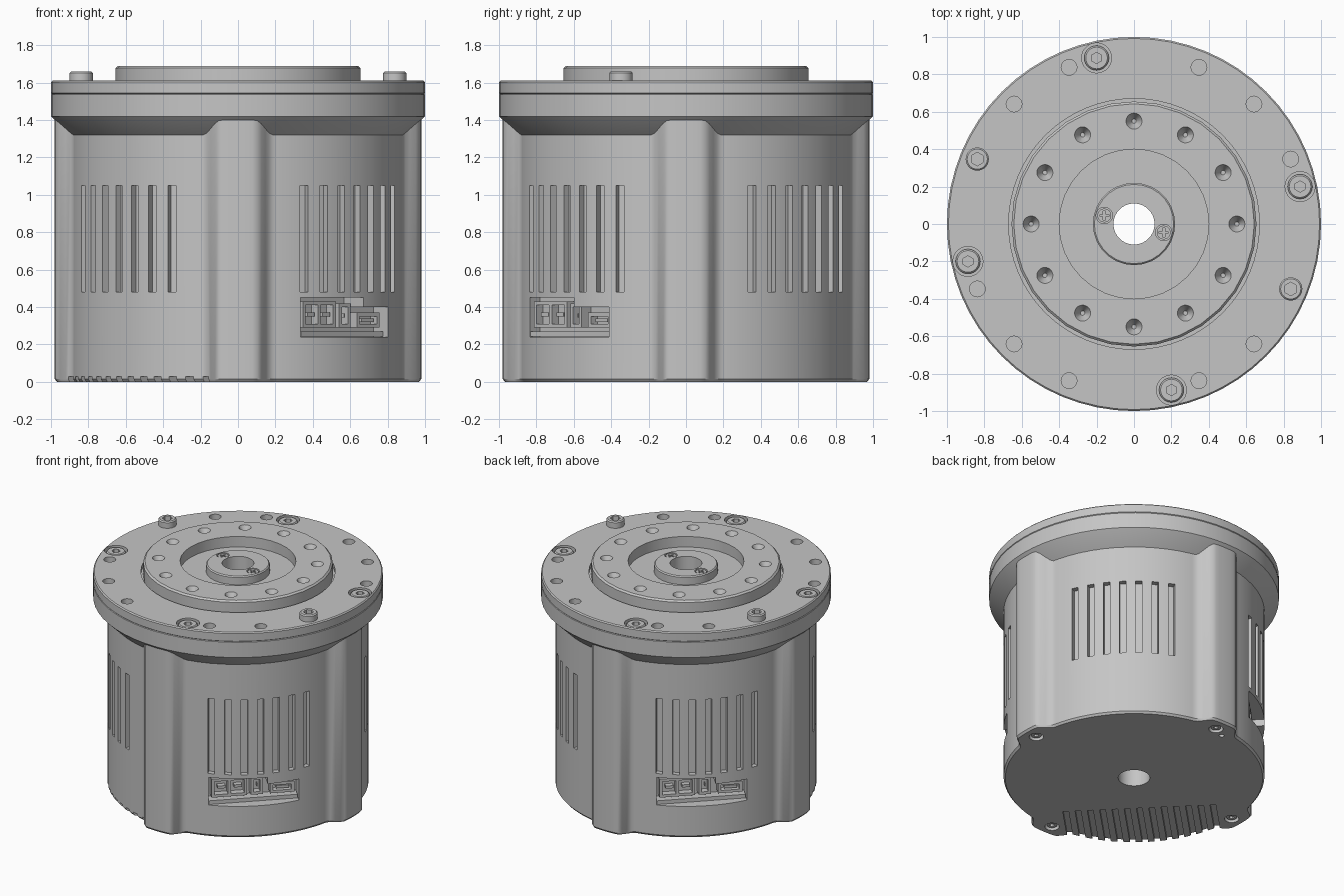
import bpy, bmesh
from math import pi, sin, cos, asin, radians
from mathutils import Matrix, Vector

if "Cube" in bpy.data.objects:
    bpy.data.objects.remove(bpy.data.objects["Cube"])

metal = bpy.data.materials.new("grey metal")
metal.use_nodes = True
GREY = (0.56, 0.56, 0.56, 1)
metal.diffuse_color = GREY
metal.node_tree.nodes["Principled BSDF"].inputs["Base Color"].default_value = GREY
DIAGONALS = [Matrix.Rotation(radians(45 + 90 * k), 4, 'Z') for k in range(4)]
PORT_SIDES = DIAGONALS[3], DIAGONALS[1]


def finish(bm, name):
    bmesh.ops.recalc_face_normals(bm, faces=bm.faces)
    mesh = bpy.data.meshes.new(name)
    bm.to_mesh(mesh)
    bm.free()
    mesh.materials.append(metal)
    obj = bpy.data.objects.new(name, mesh)
    bpy.context.collection.objects.link(obj)
    return obj


def activate(obj):
    bpy.ops.object.select_all(action='DESELECT')
    obj.select_set(True)
    bpy.context.view_layer.objects.active = obj


def cut(obj, bm):
    cutter = finish(bm, "cutter")
    cutter.hide_render = True
    mod = obj.modifiers.new("cut", 'BOOLEAN')
    mod.operation, mod.solver, mod.object = 'DIFFERENCE', 'EXACT', cutter
    activate(obj)
    bpy.ops.object.modifier_apply(modifier=mod.name)
    bpy.data.objects.remove(cutter)


def smooth(obj):
    activate(obj)
    bpy.ops.object.shade_smooth_by_angle(angle=radians(30))


def box(bm, x, y, z, rot=Matrix()):
    """Box from (min, max) pairs along each axis."""
    lo, hi = Vector((x[0], y[0], z[0])), Vector((x[1], y[1], z[1]))
    bmesh.ops.create_cube(bm, size=1, matrix=rot @ Matrix.Translation((lo + hi) / 2)
                          @ Matrix.Diagonal((*(hi - lo), 1)))


def rod(bm, x, y, z, r, r_top=None, n=20):
    """Vertical cylinder or cone, z is a (bottom, top) pair."""
    bmesh.ops.create_cone(bm, cap_ends=True, segments=n, radius1=r,
                          radius2=r if r_top is None else r_top, depth=z[1] - z[0],
                          matrix=Matrix.Translation((x, y, (z[0] + z[1]) / 2)))


def revolve(name, profile, n):
    """Ring made by turning a closed (radius, height) profile about z."""
    bm = bmesh.new()
    loops = [[bm.verts.new((r * cos(2 * pi * i / n), r * sin(2 * pi * i / n), z))
              for r, z in profile] for i in range(n)]
    m = len(profile)
    for i in range(n):
        a, b = loops[i], loops[(i + 1) % n]
        for j in range(m):
            k = (j + 1) % m
            bm.faces.new((a[j], b[j], b[k], a[k]))
    return finish(bm, name)


def polar(r, deg):
    return r * cos(radians(deg)), r * sin(radians(deg))


# Body: round shell with four rounded lobes
def body_radius(a):
    off = abs((a + pi / 4) % (pi / 2) - pi / 4)
    t = min(max((off - 0.09) / 0.12, 0), 1)
    return 0.9 + 0.08 * (1 - t * t * (3 - 2 * t))


N = 240
bm = bmesh.new()
rings = []
for inset, z in ((0.012, 0), (0, 0.015), (0, 1.42)):
    rings.append([bm.verts.new((*polar(body_radius(2 * pi * i / N) - inset, 360 * i / N), z))
                  for i in range(N)])
for a, b in zip(rings, rings[1:]):
    for i in range(N):
        j = (i + 1) % N
        bm.faces.new((a[i], a[j], b[j], b[i]))
bm.faces.new(rings[0])
bm.faces.new(rings[-1])
body = finish(bm, "body_shell")

# Shaft bore, vent slots, port pockets, underside grooves and screw holes
bm = bmesh.new()
rod(bm, 0, 0, (-0.1, 1.6), 0.11, n=28)
for rot in DIAGONALS:
    for i in range(-3, 4):
        turn = rot @ Matrix.Rotation(asin(i * 0.112 / 0.9), 4, 'Z')
        box(bm, (0.86, 1.05), (-0.023, 0.023), (0.48, 1.05), turn)
for rot in PORT_SIDES:
    box(bm, (0.75, 1.05), (-0.354, 0.05), (0.24, 0.45), rot)
for i in range(-6, 7):
    v = i * 0.085
    box(bm, (0.42, 1.05), (v - 0.02, v + 0.02), (-0.1, 0.028), DIAGONALS[2])
for k in range(4):
    rod(bm, *polar(0.88, 90 * k), (-0.1, 0.04), 0.05)
rod(bm, *polar(0.84, 96), (-0.1, 0.04), 0.018)
cut(body, bm)
bm = bmesh.new()
for rot in PORT_SIDES:
    box(bm, (0.75, 1.05), (0.04, 0.276), (0.24, 0.40), rot)
cut(body, bm)
smooth(body)

# Screws in the underside
for k in range(4):
    bm = bmesh.new()
    rod(bm, *polar(0.88, 90 * k), (0.012, 0.045), 0.036)
    screw = finish(bm, "bottom_screw")
    bm = bmesh.new()
    rod(bm, *polar(0.88, 90 * k), (-0.01, 0.03), 0.018, n=6)
    cut(screw, bm)
    smooth(screw)

# Port blocks set into the pockets
for rot in PORT_SIDES:
    for name, y, z, holes in (
            ("power_socket", (-0.33, -0.08), (0.29, 0.43), ((-0.31, -0.215), (-0.195, -0.10))),
            ("signal_socket", (-0.055, 0.03), (0.29, 0.42), ((-0.035, 0.01),)),
            ("data_socket", (0.08, 0.25), (0.29, 0.37), ((0.10, 0.23),))):
        bm = bmesh.new()
        box(bm, (0.74, 0.82), y, z, rot)
        block = finish(bm, name)
        bm = bmesh.new()
        for h in holes:
            box(bm, (0.77, 0.9), h, (z[0] + 0.02, z[1] - 0.02), rot)
        cut(block, bm)
        bm = bmesh.new()
        mid = (z[0] + z[1]) / 2
        for h in holes:
            box(bm, (0.76, 0.81), (h[0] + 0.025, h[1] - 0.015), (mid - 0.01, mid + 0.01), rot)
        finish(bm, name + "_pins")
    bm = bmesh.new()
    box(bm, (0.74, 0.825), (-0.35, 0.272), (0.242, 0.27), rot)
    finish(bm, "port_ledge")

# Flange with conical underside and a seam line
flange = revolve("flange", [(0.5, 1.31), (0.885, 1.31), (0.9, 1.32), (0.995, 1.415), (1, 1.42),
                            (1, 1.536), (0.996, 1.54), (1, 1.544), (1, 1.602), (0.992, 1.61),
                            (0.67, 1.61), (0.67, 1.58), (0.5, 1.58)], 64)
CAP_ANGLES = [12.7 + 90 * k for k in range(4)]
HOLE_ANGLES = [a + 90 * k for k in range(4) for a in (22.5, 45, 67.5)]
PIN_ANGLES = [157.5, 337.5]
bm = bmesh.new()
for a in CAP_ANGLES:
    rod(bm, *polar(0.91, a), (1.575, 1.7), 0.08, n=28)
for a in HOLE_ANGLES:
    if a not in PIN_ANGLES:
        rod(bm, *polar(0.907, a), (1.56, 1.7), 0.042)
cut(flange, bm)
smooth(flange)


def socket_screw(name, x, y, z, r, socket):
    bm = bmesh.new()
    rod(bm, x, y, (z[0], z[1] - 0.008), r, n=28)
    rod(bm, x, y, (z[1] - 0.008, z[1]), r, r - 0.008, n=28)
    bmesh.ops.remove_doubles(bm, verts=bm.verts, dist=0.0005)
    inner = [f for f in bm.faces if len(f.verts) > 4
             and abs(f.calc_center_median().z - z[1] + 0.008) < 0.001]
    bmesh.ops.delete(bm, geom=inner, context='FACES_ONLY')
    screw = finish(bm, name)
    bm = bmesh.new()
    rod(bm, x, y, (z[1] - 0.03, z[1] + 0.1), socket, n=6)
    cut(screw, bm)
    smooth(screw)


for a in CAP_ANGLES:
    socket_screw("cap_screw", *polar(0.91, a), (1.57, 1.606), 0.066, 0.03)
for a in PIN_ANGLES:
    socket_screw("raised_screw", *polar(0.907, a), (1.6, 1.66), 0.062, 0.036)

# Raised output ring with twelve countersunk holes
ring = revolve("output_ring", [(0.4, 1.56), (0.655, 1.56), (0.655, 1.678),
                               (0.643, 1.69), (0.4, 1.69)], 32)
bm = bmesh.new()
for k in range(12):
    rod(bm, *polar(0.55, 30 * k), (1.63, 1.692), 0.012, 0.044)
cut(ring, bm)
smooth(ring)

# Central hub with recess floor and two cross-head screws
hub = revolve("centre_hub", [(0.11, 1.42), (0.45, 1.42), (0.45, 1.61), (0.22, 1.61),
                             (0.22, 1.666), (0.212, 1.674), (0.11, 1.674)], 28)
SCREWS = polar(0.165, 164), polar(0.165, 344)
bm = bmesh.new()
for x, y in SCREWS:
    rod(bm, x, y, (1.65, 1.7), 0.044)
cut(hub, bm)
smooth(hub)
for x, y in SCREWS:
    bm = bmesh.new()
    rod(bm, x, y, (1.645, 1.67), 0.037)
    screw = finish(bm, "hub_screw")
    for w, d in ((0.024, 0.006), (0.006, 0.024)):
        bm = bmesh.new()
        box(bm, (x - w, x + w), (y - d, y + d), (1.66, 1.7))
        cut(screw, bm)
    smooth(screw)
